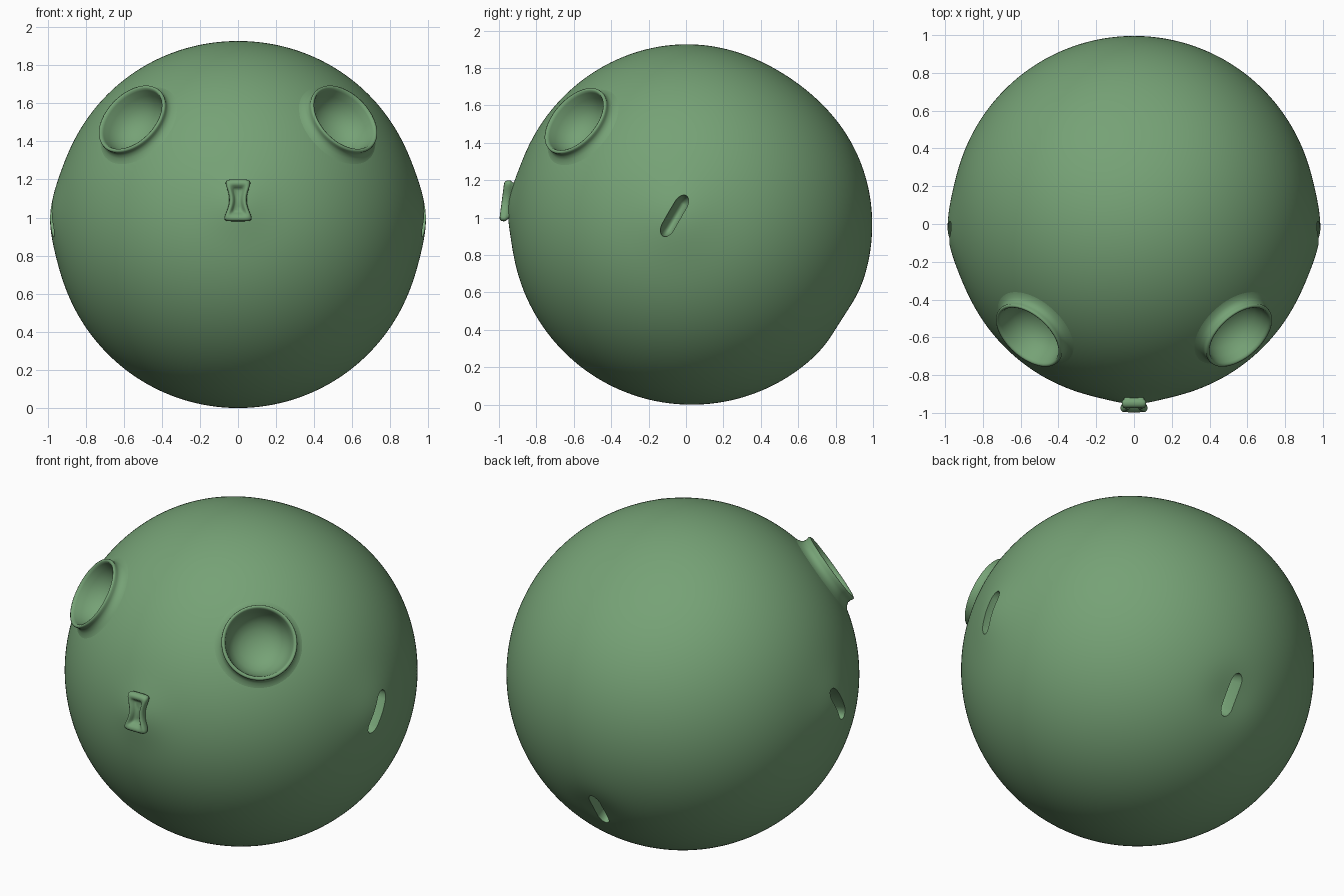
import bpy, bmesh, math
from mathutils import Vector, Matrix

if "Cube" in bpy.data.objects:
    bpy.data.objects.remove(bpy.data.objects["Cube"])

C = Vector((0, 0.03, 0.966))
R = 0.966
green = bpy.data.materials.new("green")
green.diffuse_color = (0.18, 0.36, 0.18, 1)
green.use_nodes = True
green.node_tree.nodes["Principled BSDF"].inputs["Base Color"].default_value = green.diffuse_color


def make(name, bm):
    me = bpy.data.meshes.new(name)
    bmesh.ops.recalc_face_normals(bm, faces=bm.faces[:])
    bm.to_mesh(me)
    bm.free()
    ob = bpy.data.objects.new(name, me)
    bpy.context.collection.objects.link(ob)
    me.materials.append(green)
    return ob


def smooth(ob, angle=40):
    bpy.ops.object.select_all(action='DESELECT')
    ob.select_set(True)
    bpy.context.view_layer.objects.active = ob
    bpy.ops.object.shade_smooth_by_angle(angle=math.radians(angle))


def loft(name, rings):
    """Skin closed loops of points and cap the last one."""
    bm = bmesh.new()
    loops = [[bm.verts.new(p) for p in ring] for ring in rings]
    n = len(loops[0])
    for a, b in zip(loops, loops[1:]):
        for i in range(n):
            j = (i + 1) % n
            bm.faces.new((a[i], a[j], b[j], b[i]))
    bm.faces.new(loops[-1])
    return make(name, bm)


# Body: ball with soft swellings around the nose and slots, flatter back top
bumps = [((0, -0.94, 1.07), 0.020, 0.10), ((0, 0.55, 1.75), -0.025, 0.32),
         ((0, 0.83, 0.455), -0.016, 0.10)]
for s in (-1, 1):
    bumps.append(((s * 0.96, -0.05, 1.01), 0.023, 0.13))
bm = bmesh.new()
bmesh.ops.create_icosphere(bm, subdivisions=7, radius=R)
for v in bm.verts:
    p = v.co + C
    n = v.co.normalized()
    for c, amount, sigma in bumps:
        p += n * amount * math.exp(-(p - Vector(c)).length_squared / (2 * sigma ** 2))
    v.co = p
body = make("body", bm)

# Slot cutters: stretched capsules on both sides and at the lower back
slots = [((0, 0.83, 0.455), (0, 0.54, 0.84))]
for s in (-1, 1):
    slots.append(((s * 0.975, -0.062, 1.01), (0, 0.5, 0.866)))
bm = bmesh.new()
for pos, axis in slots:
    pos, z = Vector(pos), Vector(axis).normalized()
    x = (pos - C)
    x = (x - z * x.dot(z)).normalized()
    rot = Matrix((x, z.cross(x), z)).transposed()
    for v in bmesh.ops.create_uvsphere(bm, u_segments=32, v_segments=16, radius=1)["verts"]:
        q = Vector((v.co.x * 0.10, v.co.y * 0.036, v.co.z * 0.06))
        if abs(q.z) > 0.001:
            q.z += math.copysign(0.065, q.z)
        v.co = pos + rot @ q
cutter = make("slot_cutter", bm)
cutter.hide_render = True
mod = body.modifiers.new("slots", 'BOOLEAN')
mod.operation = 'DIFFERENCE'
mod.solver = 'EXACT'
mod.object = cutter
bpy.context.view_layer.objects.active = body
bpy.ops.object.modifier_apply(modifier=mod.name)
bpy.data.objects.remove(cutter)

# Eye sockets: lathed lip and bowl, with the body opened behind them
profile = [(0.262, 0.926), (0.238, 0.937), (0.218, 0.950), (0.207, 0.966),
           (0.205, 0.982), (0.209, 0.995), (0.207, 1.004), (0.199, 1.007),
           (0.191, 1.003), (0.186, 0.990), (0.178, 0.950), (0.160, 0.905),
           (0.130, 0.868), (0.090, 0.843), (0.045, 0.829), (0.01, 0.826)]
for s in (-1, 1):
    n = Vector((s * 0.557, -0.621, 0.552)).normalized()
    bm = bmesh.new()
    bm.from_mesh(body.data)
    gone = []
    for v in bm.verts:
        d = v.co - C
        if d.dot(n) > 0 and (d - n * d.dot(n)).length < 0.21:
            gone.append(v)
    bmesh.ops.delete(bm, geom=gone, context='VERTS')
    bm.to_mesh(body.data)
    bm.free()
    rot = n.to_track_quat('Z', 'Y')
    rings = [[C + rot @ Vector((r * math.cos(a), r * math.sin(a), h))
              for a in (2 * math.pi * i / 64 for i in range(64))] for r, h in profile]
    socket = loft("left_eye_socket" if s > 0 else "right_eye_socket", rings)
    smooth(socket, 60)
smooth(body)

# Nose: hourglass lip with a sunken vertical groove
levels = [(0.75, -0.90), (0.84, -0.94), (0.96, -0.948), (1.0, -0.958), (0.98, -0.972),
          (0.88, -0.982), (0.72, -0.985), (0.55, -0.980), (0.40, -0.966), (0.25, -0.955)]
rings = []
for k, y in levels:
    ring = []
    for i in range(64):
        a = 2 * math.pi * (i + 0.5) / 64
        c, t = math.cos(a), math.sin(a)
        w = (0.046 + 0.058 * t * t) * (1 - 0.06 * t)
        x = math.copysign(abs(c) ** 0.4, c) * w * k
        z = 0.11 * t * (0.35 + 0.65 * k)
        ring.append((x, y + 0.13 * z, 1.09 + z))
    rings.append(ring)
smooth(loft("nose", rings), 60)
